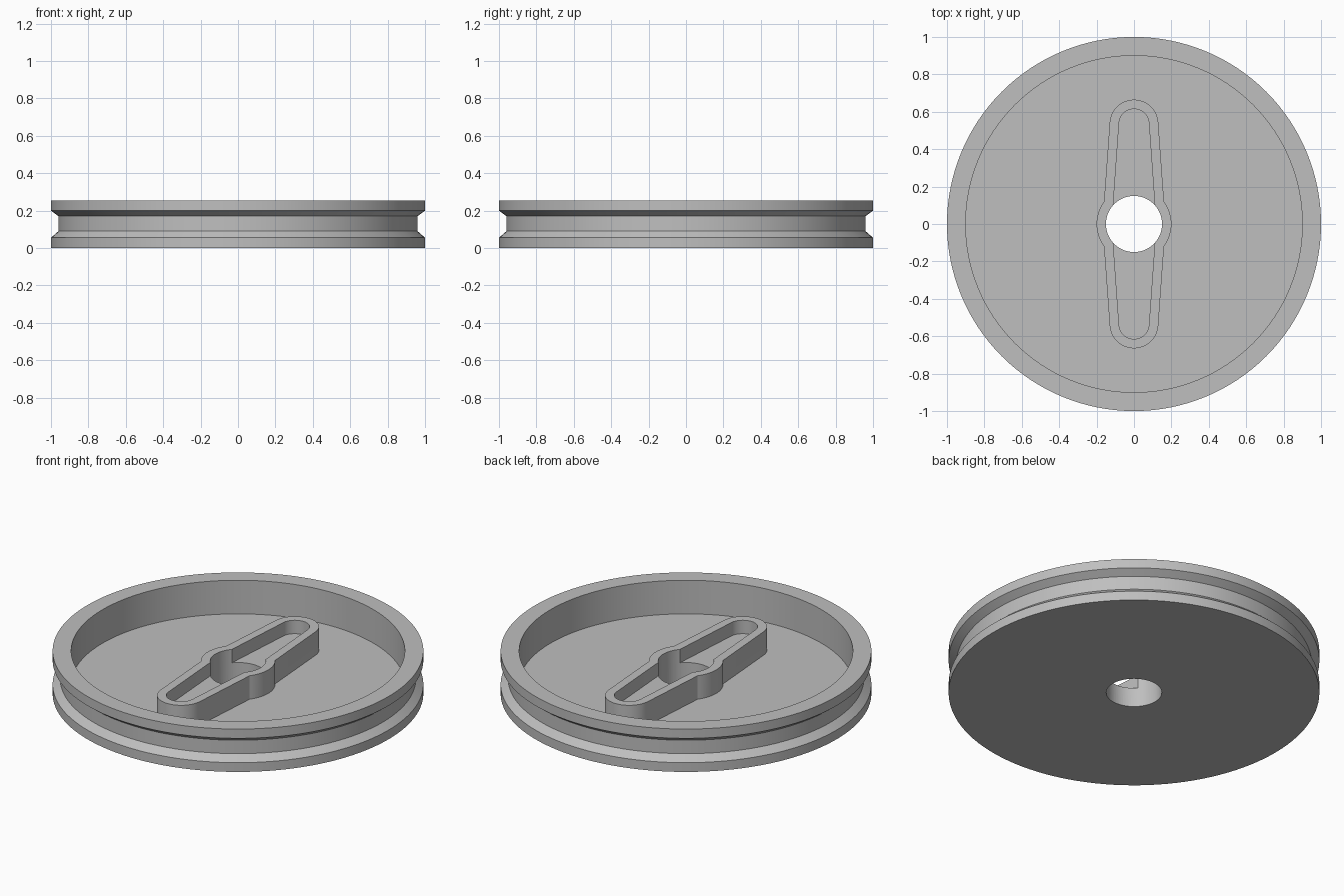
import bpy
import bmesh
from math import pi, sin, cos, radians
from mathutils import Matrix

cube = bpy.data.objects.get("Cube")
if cube:
    bpy.data.objects.remove(cube, do_unlink=True)

SEGMENTS = 128
FLOOR, HUB_TOP, SLOT_FLOOR = 0.055, 0.195, 0.115

grey = bpy.data.materials.new("plain grey")
grey.use_nodes = True
colour = (0.52, 0.52, 0.52, 1)
grey.diffuse_color = colour
grey.node_tree.nodes["Principled BSDF"].inputs["Base Color"].default_value = colour


def make_object(name, bm):
    bmesh.ops.recalc_face_normals(bm, faces=bm.faces)
    mesh = bpy.data.meshes.new(name)
    bm.to_mesh(mesh)
    bm.free()
    mesh.materials.append(grey)
    obj = bpy.data.objects.new(name, mesh)
    bpy.context.collection.objects.link(obj)
    return obj


def lathe(name, profile):
    bm = bmesh.new()
    verts = [bm.verts.new((r, 0, z)) for r, z in profile]
    edges = [bm.edges.new(pair) for pair in zip(verts, verts[1:])]
    bmesh.ops.spin(bm, geom=verts + edges, cent=(0, 0, 0), axis=(0, 0, 1),
                   angle=2 * pi, steps=SEGMENTS, use_merge=True)
    bmesh.ops.remove_doubles(bm, verts=bm.verts, dist=0.0001)
    return make_object(name, bm)


def arc(cx, cy, r, start, end, steps):
    angles = [start + (end - start) * i / steps for i in range(steps + 1)]
    return [(cx + r * cos(a), cy + r * sin(a)) for a in angles]


def two_arm_prism(name, mid_r, mid_angle, tip_r, tip_y, z0, z1):
    """Round middle with two tapered, round-ended arms along y."""
    half = (arc(0, 0, mid_r, -mid_angle, mid_angle, 16)
            + arc(0, tip_y, tip_r, radians(4), pi - radians(4), 24))
    outline = half + [(-x, -y) for x, y in half]
    bm = bmesh.new()
    face = bm.faces.new([bm.verts.new((x, y, z0)) for x, y in outline])
    top = bmesh.ops.extrude_face_region(bm, geom=[face])["geom"]
    bmesh.ops.translate(bm, vec=(0, 0, z1 - z0),
                        verts=[v for v in top if isinstance(v, bmesh.types.BMVert)])
    return make_object(name, bm)


def boolean(target, tool, operation):
    mod = target.modifiers.new(tool.name, "BOOLEAN")
    mod.operation, mod.solver, mod.object = operation, "EXACT", tool
    bpy.context.view_layer.objects.active = target
    bpy.ops.object.modifier_apply(modifier=mod.name)
    bpy.data.objects.remove(tool, do_unlink=True)


# Grooved wheel with a recessed face
wheel = lathe("grooved_wheel", [
    (0, 0), (1, 0), (1, 0.055), (0.96, 0.09), (0.96, 0.17), (1, 0.2),
    (1, 0.255), (0.9, 0.255), (0.9, FLOOR), (0, FLOOR)])

# Raised hub with two arms
hub = two_arm_prism("raised_hub", 0.2, 0.64, 0.13, 0.535, FLOOR - 0.02, HUB_TOP)
boolean(wheel, hub, "UNION")

# Slot sunk into the hub
slot = two_arm_prism("slot_cutter", 0.118, 0.05, 0.08, 0.535, SLOT_FLOOR, 0.4)
boolean(wheel, slot, "DIFFERENCE")

# Centre bore
bm = bmesh.new()
bmesh.ops.create_cone(bm, cap_ends=True, segments=64, radius1=0.15, radius2=0.15,
                      depth=1, matrix=Matrix.Identity(4))
boolean(wheel, make_object("bore_cutter", bm), "DIFFERENCE")

# Smooth round walls, sharp rims
bpy.ops.object.select_all(action="DESELECT")
wheel.select_set(True)
bpy.context.view_layer.objects.active = wheel
bpy.ops.object.shade_smooth_by_angle(angle=radians(25))
